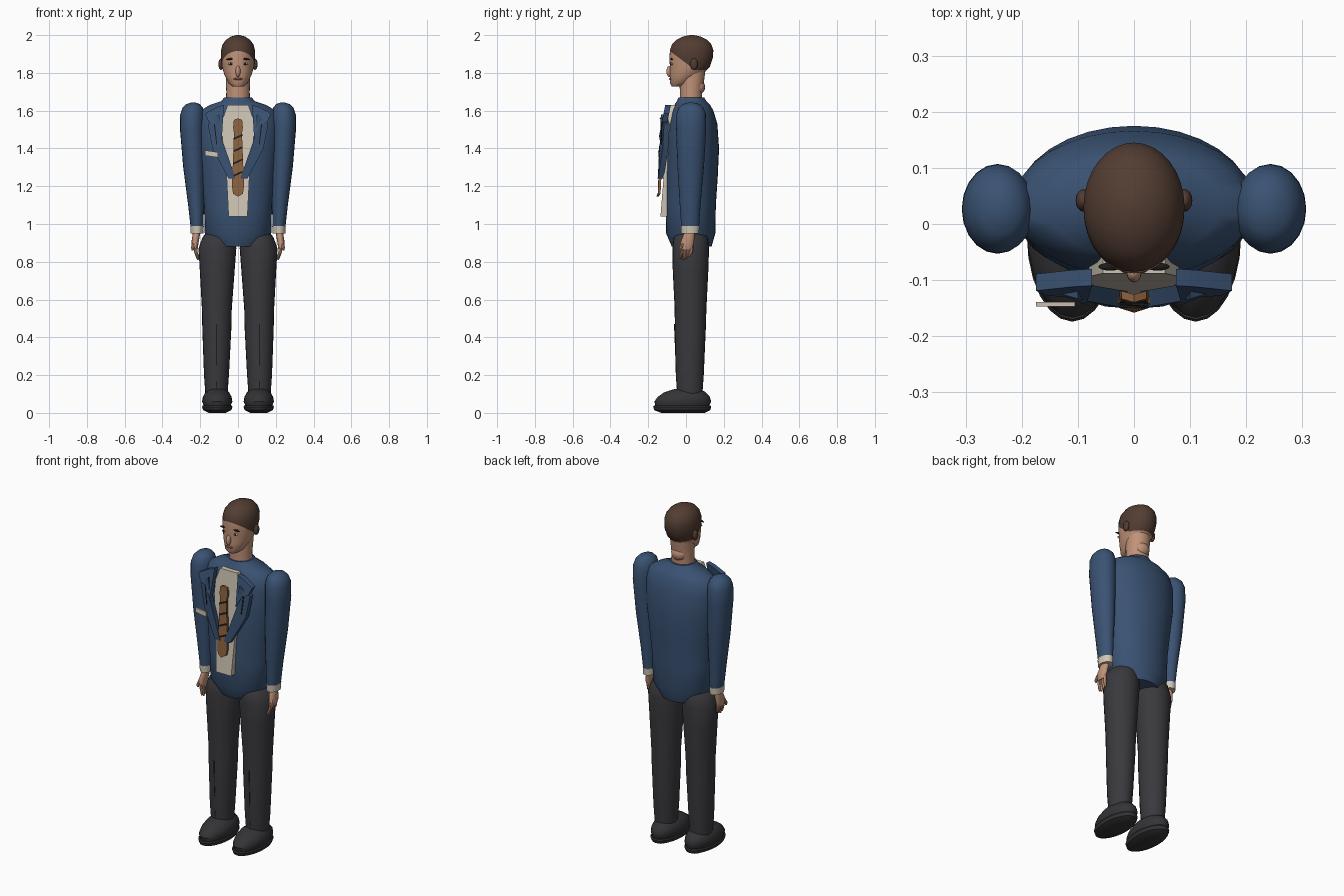
import bpy, bmesh, math
from mathutils import Matrix, Vector

old = bpy.data.objects.get("Cube")
if old:
    bpy.data.objects.remove(old, do_unlink=True)


def material(name, *rgb):
    mat = bpy.data.materials.new(name)
    mat.use_nodes = True
    mat.diffuse_color = (*rgb, 1)
    node = next(n for n in mat.node_tree.nodes if n.type == "BSDF_PRINCIPLED")
    node.inputs["Base Color"].default_value = (*rgb, 1)
    return mat


BLUE = material("jacket blue", .042, .085, .17)
CREAM = material("shirt cream", .62, .56, .46)
CHARCOAL = material("trouser charcoal", .042, .04, .046)
SHOE = material("shoe black", .034, .034, .038)
SKIN = material("skin", .53, .29, .19)
HAIR = material("hair brown", .085, .046, .032)
TAN = material("tie tan", .27, .125, .048)
LIP = material("lip pink", .3, .11, .08)
DARK = material("dark detail", .012, .011, .012)

SIDES = (("left", 1), ("right", -1))


def finish(name, bm, mats, angle=40):
    """Turn a bmesh into a named object, smooth with sharp creases kept."""
    bmesh.ops.recalc_face_normals(bm, faces=bm.faces)
    mesh = bpy.data.meshes.new(name)
    bm.to_mesh(mesh)
    bm.free()
    for mat in mats:
        mesh.materials.append(mat)
    obj = bpy.data.objects.new(name, mesh)
    bpy.context.collection.objects.link(obj)
    bpy.ops.object.select_all(action="DESELECT")
    obj.select_set(True)
    bpy.context.view_layer.objects.active = obj
    bpy.ops.object.shade_smooth_by_angle(angle=math.radians(angle))
    return obj


def loft_mesh(sections, sides, mirror=1):
    """Skin elliptical sections given as z, centre x, centre y, radius x, radius y."""
    bm = bmesh.new()
    rings = []
    for z, cx, cy, rx, ry in sections:
        turn = [math.tau * i / sides for i in range(sides)]
        rings.append([bm.verts.new((mirror * cx + rx * math.cos(a), cy + ry * math.sin(a), z))
                      for a in turn])
    for low, high in zip(rings, rings[1:]):
        for i in range(sides):
            j = (i + 1) % sides
            bm.faces.new((low[i], low[j], high[j], high[i]))
    bm.faces.new(rings[0])
    bm.faces.new(rings[-1])
    return bm


def loft(name, mat, sections, sides=24, mirror=1):
    return finish(name, loft_mesh(sections, sides, mirror), [mat])


def ball(name, mat, centre, radii, tilt=0):
    bm = bmesh.new()
    bmesh.ops.create_uvsphere(bm, u_segments=16, v_segments=10, radius=1)
    place = Matrix.Translation(centre) @ Matrix.Rotation(tilt, 4, "Y")
    bm.transform(place @ Matrix.Diagonal((*radii, 1)))
    return finish(name, bm, [mat])


def plate(name, mat, outline, depth, thick=.008, mirror=1):
    """Flat panel from an x, z outline; depth(x, z) gives its front y."""
    bm = bmesh.new()
    front = [bm.verts.new((mirror * x, depth(x, z), z)) for x, z in outline]
    back = [bm.verts.new(v.co + Vector((0, thick, 0))) for v in front]
    bm.faces.new(front)
    bm.faces.new(back[::-1])
    for i in range(len(front)):
        j = (i + 1) % len(front)
        bm.faces.new((front[i], back[i], back[j], front[j]))
    return finish(name, bm, [mat], 30)


def symmetric(half):
    """Close a right-hand outline with its mirror image."""
    return half + [(-x, z) for x, z in reversed(half)]


# Jacket body
loft("jacket_body", BLUE, [
    (.88, 0, .03, .12, .105), (.95, 0, .025, .176, .13), (1.1, 0, .025, .18, .133),
    (1.25, 0, .03, .195, .138), (1.4, 0, .035, .212, .14), (1.53, 0, .036, .215, .13),
    (1.6, 0, .035, .2, .11), (1.63, 0, .033, .15, .095), (1.65, 0, .03, .09, .078),
    (1.67, 0, .028, .072, .068)], 32)

# Neck, with a fuller nape
loft("neck", SKIN, [(1.63, 0, .026, .064, .06), (1.7, 0, .027, .062, .059),
                    (1.76, 0, .03, .064, .066), (1.83, 0, .035, .066, .07)])
ball("nape", SKIN, (0, .065, 1.725), (.045, .036, .04))

# Head, cut along the hairline so that the hair is its own set of faces
bm = loft_mesh([
    (1.728, 0, -.045, .028, .03), (1.745, 0, -.03, .05, .055), (1.79, 0, 0, .072, .085),
    (1.83, 0, .02, .084, .105), (1.88, 0, .027, .09, .115), (1.92, 0, .03, .09, .115),
    (1.95, 0, .03, .082, .105), (1.975, 0, .03, .064, .082), (1.992, 0, .03, .038, .048),
    (2, 0, .03, .01, .012)], 32)
brow_line = (Vector((0, -.08, 1.912)), Vector((0, .6, .8)))
nape_line = (Vector((0, 0, 1.815)), Vector((0, 0, 1)))
for point, normal in (brow_line, nape_line):
    bmesh.ops.bisect_plane(bm, geom=bm.verts[:] + bm.edges[:] + bm.faces[:],
                           plane_co=point, plane_no=normal)
for face in bm.faces:
    middle = face.calc_center_median()
    face.material_index = int(all((middle - p).dot(n) > 0 for p, n in (brow_line, nape_line)))
finish("head", bm, [SKIN, HAIR])

# Face
ball("nose", SKIN, (0, -.087, 1.808), (.013, .017, .03))
ball("lips", LIP, (0, -.082, 1.768), (.024, .008, .006))
for side, s in SIDES:
    ball(side + "_eye", CREAM, (s * .038, -.075, 1.848), (.015, .006, .006))
    ball(side + "_iris", DARK, (s * .038, -.079, 1.848), (.006, .004, .006))
    ball(side + "_brow", DARK, (s * .042, -.076, 1.873), (.022, .007, .005), s * .15)
    ball(side + "_ear", HAIR, (s * .09, .042, 1.846), (.014, .02, .03))

# Shirt front, tie and stripes
plate("shirt_front", CREAM,
      symmetric([(.055, 1.63), (.08, 1.56), (.085, 1.48), (.06, 1.24), (.05, 1.04)]),
      lambda x, z: -.088 - (1.63 - z) * .08, .05)


def tie_depth(x, z):
    return -.14 - (1.55 - z) * .045 + abs(x) * .3


plate("tie", TAN, symmetric([(0, 1.56), (.022, 1.55), (.026, 1.51), (.021, 1.48),
                             (.032, 1.2), (.026, 1.16), (0, 1.145)])[:-1], tie_depth, .014)
for i in range(4):
    z = 1.25 + i * .065
    plate(f"tie_stripe_{i + 1}", DARK,
          [(-.024, z), (.024, z + .022), (.024, z + .032), (-.024, z + .01)],
          lambda x, z: tie_depth(x, z) - .003, .004)


# Lapels, with a collar wing over each
def lapel_depth(x, z):
    return -.15 + max(x - .04, 0) * .28


for side, s in SIDES:
    plate(side + "_lapel", BLUE,
          [(.1, 1.58), (.16, 1.53), (.135, 1.4), (.05, 1.24), (.012, 1.24), (.085, 1.45)],
          lapel_depth, .03, s)
    plate(side + "_collar", BLUE,
          [(.075, 1.63), (.11, 1.62), (.175, 1.585), (.155, 1.54), (.12, 1.53), (.085, 1.46)],
          lambda x, z: -.11 - (1.63 - z) * .2, .03, s)
    plate(side + "_lapel_seam", DARK, [(.122, 1.53), (.128, 1.53), (.115, 1.42), (.11, 1.42)],
          lambda x, z: lapel_depth(x, z) - .003, .004, s)

# Pocket square
plate("pocket_square", CREAM, [(-.175, 1.39), (-.105, 1.38), (-.105, 1.352), (-.175, 1.362)],
      lambda x, z: -.147)

for side, s in SIDES:
    # Sleeve and cuff
    loft(side + "_sleeve", BLUE, [
        (.985, .217, .022, .034, .047), (1.1, .222, .022, .042, .055),
        (1.3, .233, .025, .057, .07), (1.5, .243, .027, .064, .08),
        (1.58, .242, .027, .064, .079), (1.615, .24, .027, .054, .066),
        (1.635, .238, .027, .036, .045), (1.643, .237, .027, .01, .012)], 20, s)
    loft(side + "_cuff", CREAM, [(.95, .217, .022, .034, .047), (.99, .217, .022, .036, .049)],
         20, s)

    # Hand
    loft(side + "_palm", SKIN, [(.865, .226, .002, .012, .03), (.9, .228, .006, .019, .037),
                                (.96, .218, .02, .02, .028)], 14, s)
    for i in range(4):
        y = -.022 + i * .016
        tip = .81 + abs(i - 1) * .008
        loft(f"{side}_finger_{i + 1}", SKIN, [
            (tip, .212, y - .01, .004, .004), (tip + .01, .214, y - .008, .007, .007),
            (.85, .223, y, .009, .009), (.89, .227, y + .004, .009, .009)], 8, s)
    loft(side + "_thumb", SKIN, [(.86, .24, -.03, .005, .005), (.875, .24, -.028, .009, .009),
                                 (.93, .225, -.004, .011, .011)], 8, s)

    # Trouser leg and its front crease
    loft(side + "_trouser_leg", CHARCOAL, [
        (.09, .114, .02, .058, .066), (.2, .114, .02, .066, .074), (.45, .112, .023, .077, .082),
        (.55, .112, .024, .079, .084), (.75, .11, .024, .092, .094),
        (.87, .109, .025, .1, .097), (.93, .1, .025, .088, .09), (.97, .095, .025, .06, .06)],
        24, s)
    plate(side + "_crease", DARK, [(.112, .47), (.116, .47), (.116, .13), (.112, .13)],
          lambda x, z: -.05 - (z - .13) * .04, .009, s)

    # Shoe and sole
    loft(side + "_sole", SHOE, [(0, .11, -.015, .045, .115), (.014, .11, -.02, .074, .148),
                                (.032, .11, -.02, .081, .154), (.038, .11, -.02, .077, .15)],
         24, s)
    loft(side + "_shoe", SHOE, [(.036, .11, -.02, .07, .142), (.06, .11, -.017, .08, .15),
                                (.085, .11, -.012, .076, .138), (.11, .11, -.005, .062, .108),
                                (.125, .11, .005, .04, .07), (.13, .11, .01, .015, .03)], 24, s)
